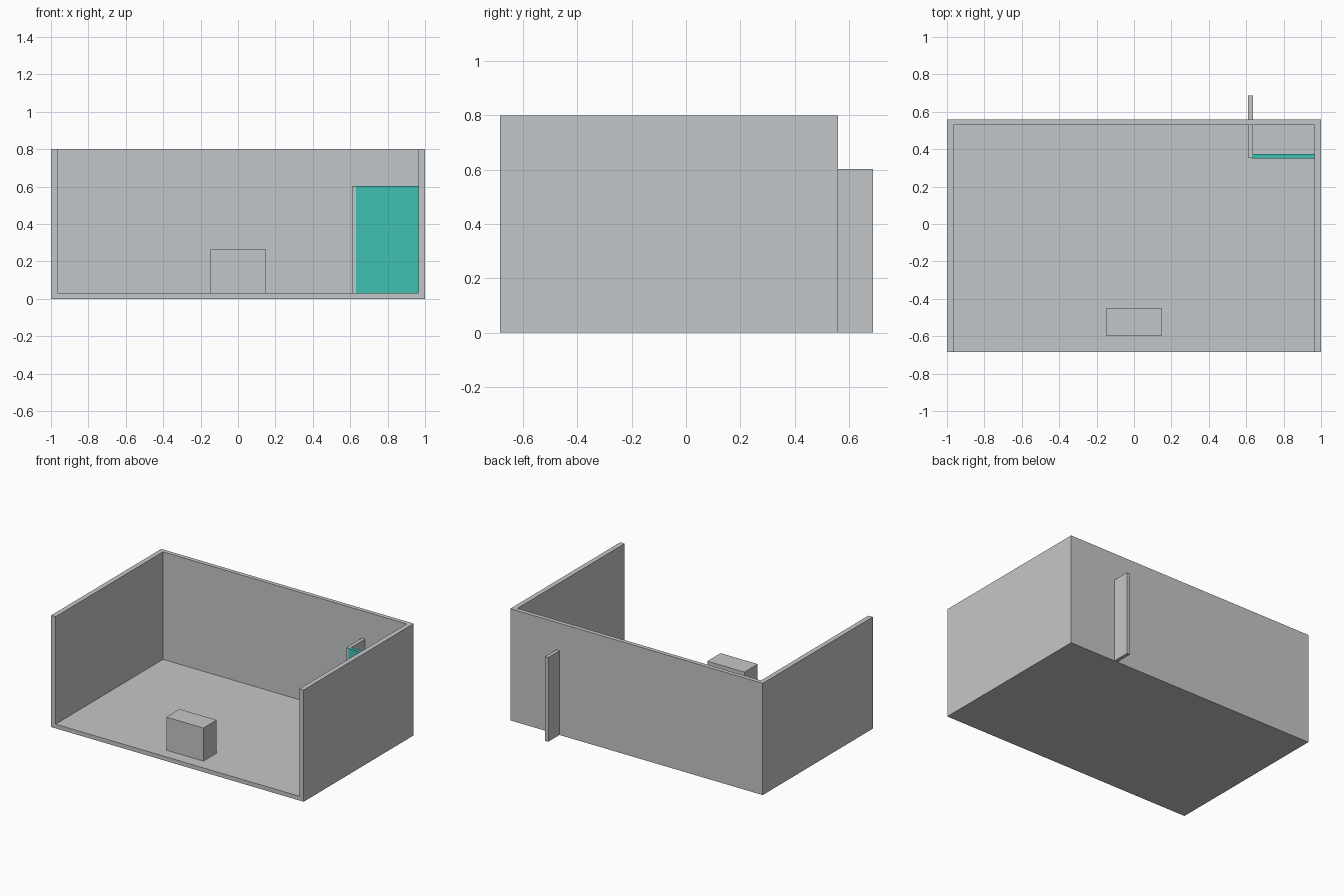
import bpy

cube = bpy.data.objects.get("Cube")
if cube:
    bpy.data.objects.remove(cube, do_unlink=True)


def make_material(name, color):
    mat = bpy.data.materials.new(name)
    mat.use_nodes = True
    mat.diffuse_color = (*color, 1)
    mat.node_tree.nodes["Principled BSDF"].inputs["Base Color"].default_value = (*color, 1)
    return mat


def box(name, x, y, z, mat):
    """Box spanning the given (low, high) ranges."""
    spans = (x, y, z)
    bpy.ops.mesh.primitive_cube_add(size=1, location=[(a + b) / 2 for a, b in spans])
    obj = bpy.context.object
    obj.name = name
    obj.scale = [b - a for a, b in spans]
    bpy.ops.object.transform_apply(location=False, rotation=False, scale=True)
    obj.data.materials.append(mat)
    return obj


grey = make_material("light_grey", (0.55, 0.57, 0.585))
teal = make_material("teal", (0.051, 0.533, 0.445))

# Room shell: one solid hollowed out, open at the top and the front
shell = box("room_shell", (-1, 1), (-0.685, 0.56), (0, 0.8), grey)
hollow = box("room_hollow_cutter", (-0.965, 0.965), (-0.9, 0.53), (0.03, 1), grey)
hollow.hide_render = True
cut = shell.modifiers.new("hollow", "BOOLEAN")
cut.operation = "DIFFERENCE"
cut.solver = "EXACT"
cut.object = hollow
bpy.context.view_layer.objects.active = shell
bpy.ops.object.modifier_apply(modifier=cut.name)
bpy.data.objects.remove(hollow, do_unlink=True)

# Low block near the open front
box("counter_block", (-0.148, 0.146), (-0.6, -0.45), (0.03, 0.267), grey)

# Corner partition passing through the back wall
box("partition", (0.61, 0.635), (0.355, 0.687), (0, 0.603), grey)

# Coloured panel closing the corner
box("teal_panel", (0.63, 0.966), (0.349, 0.375), (0.002, 0.603), teal)
